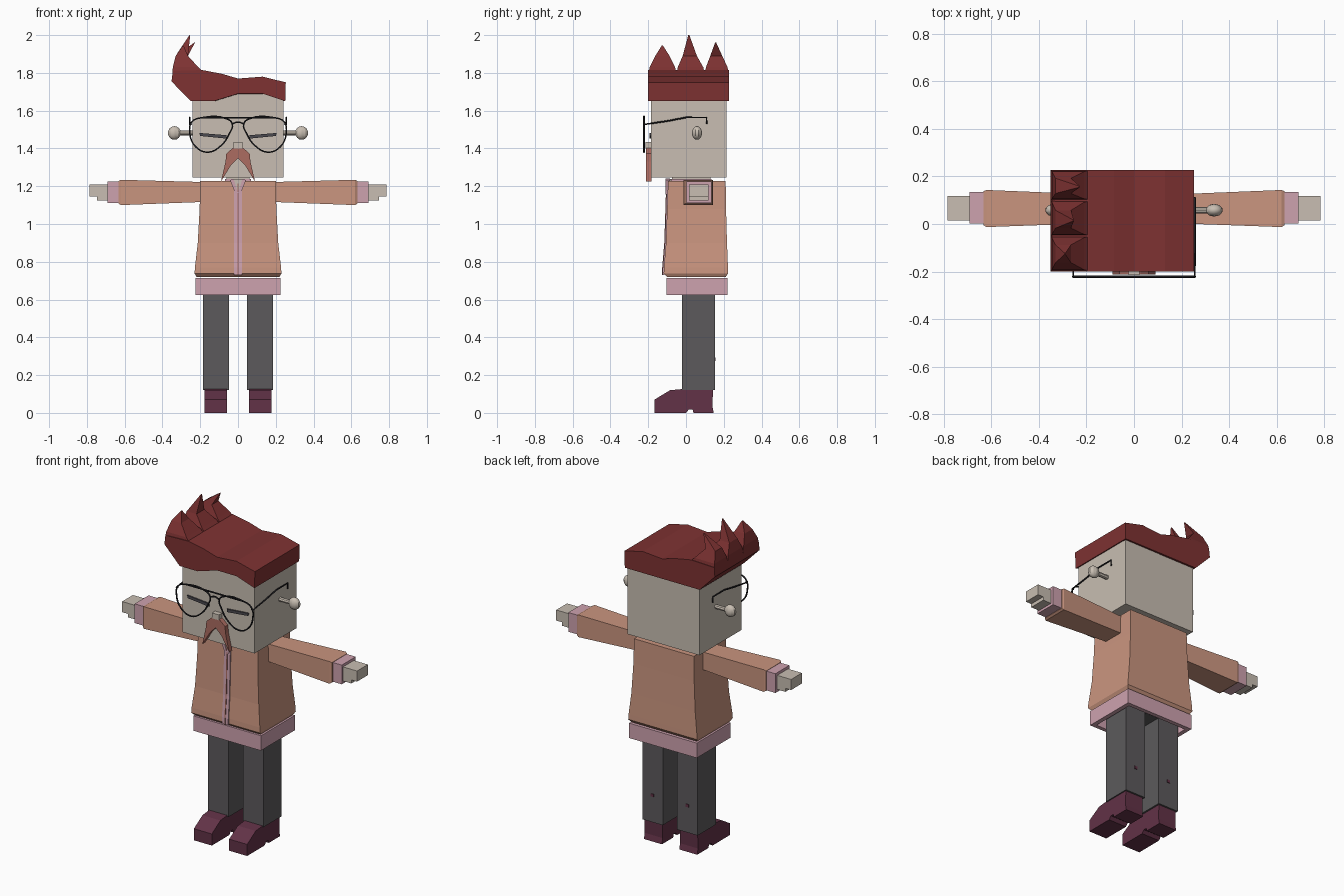
import bpy, bmesh, math
from mathutils import Vector

cube = bpy.data.objects.get("Cube")
if cube:
    bpy.data.objects.remove(cube, do_unlink=True)


def material(name, r, g, b):
    col = [(c / 255 / 12.92 if c < 11 else ((c / 255 + 0.055) / 1.055) ** 2.4) for c in (r, g, b)] + [1]
    m = bpy.data.materials.new(name)
    m.use_nodes = True
    m.diffuse_color = col
    m.node_tree.nodes["Principled BSDF"].inputs["Base Color"].default_value = col
    return m


SKIN = material("pale skin", 200, 190, 178)
COAT = material("jacket tan", 202, 149, 127)
PINK = material("trim pink", 206, 162, 175)
GREY = material("trouser grey", 92, 90, 92)
PLUM = material("shoe plum", 98, 50, 71)
HAIR = material("hair red", 126, 50, 50)
TASH = material("moustache brown", 172, 108, 97)
BLACK = material("frame black", 32, 32, 36)
EYE = material("eyelid grey", 74, 72, 78)


def loft(name, rings, mat):
    """Skin a list of equal rings and close both ends."""
    bm = bmesh.new()
    rows = [[bm.verts.new(p) for p in ring] for ring in rings]
    n = len(rows[0])
    for a, b in zip(rows, rows[1:]):
        for i in range(n):
            j = (i + 1) % n
            bm.faces.new((a[i], a[j], b[j], b[i]))
    bm.faces.new(rows[0])
    bm.faces.new(rows[-1])
    bmesh.ops.recalc_face_normals(bm, faces=bm.faces)
    me = bpy.data.meshes.new(name)
    bm.to_mesh(me)
    bm.free()
    me.materials.append(mat)
    ob = bpy.data.objects.new(name, me)
    bpy.context.collection.objects.link(ob)
    return ob


def rect(x0, x1, y0, y1, z):
    return [(x0, y0, z), (x1, y0, z), (x1, y1, z), (x0, y1, z)]


def box(name, x0, x1, y0, y1, z0, z1, mat):
    return loft(name, [rect(x0, x1, y0, y1, z0), rect(x0, x1, y0, y1, z1)], mat)


def plate(name, pts, y0, y1, mat):
    """Outline in x, z pushed along y."""
    return loft(name, [[(x, y, z) for x, z in pts] for y in (y0, y1)], mat)


def wire(name, pts, radius, mat, closed=False, smooth=False):
    cu = bpy.data.curves.new(name, "CURVE")
    cu.dimensions = "3D"
    cu.bevel_depth = radius
    cu.bevel_resolution = 1
    cu.resolution_u = 4
    cu.use_fill_caps = True
    sp = cu.splines.new("BEZIER")
    sp.bezier_points.add(len(pts) - 1)
    for bp, p in zip(sp.bezier_points, pts):
        bp.co = p
        bp.handle_left_type = bp.handle_right_type = "AUTO" if smooth else "VECTOR"
    sp.use_cyclic_u = closed
    cu.materials.append(mat)
    ob = bpy.data.objects.new(name, cu)
    bpy.context.collection.objects.link(ob)


# Head, neck and nose
box("head", -.24, .24, -.185, .215, 1.247, 1.72, SKIN)
box("neck", -.06, .06, -.075, .13, 1.2, 1.25, SKIN)
box("collar", -.068, .068, -.08, .135, 1.2, 1.238, PINK)
box("nose", -.023, .023, -.215, -.18, 1.4, 1.433, SKIN)

# Hair: swept block with an arched fringe in front and a straight nape
top = [(.25, 1.65), (.253, 1.75), (.13, 1.78), (0, 1.77), (-.085, 1.795),
       (-.19, 1.815), (-.345, 1.81), (-.352, 1.755), (-.25, 1.65)]
fringe = [(-.13, 1.65), (0, 1.69), (.13, 1.69)]
loft("hair", [[(x, -.2, z) for x, z in top + fringe],
              [(x, .227, z) for x, z in top + [(x, 1.65) for x, z in fringe]]], HAIR)

# Bent quiff spikes along the raised side
for i, (y0, y1, tip) in enumerate([(-.2, -.05, (-.29, -.125, 1.945)),
                                   (-.05, .1, (-.255, .015, 2.0)),
                                   (.1, .227, (-.23, .157, 1.96))]):
    mid_y = lambda y, k: y + (tip[1] - y) * k
    rings = [rect(-.348, -.17, y0, y1, 1.79),
             rect(-.345, -.21, mid_y(y0, .1), mid_y(y1, .1), 1.83),
             rect(-.33, -.265, mid_y(y0, .5), mid_y(y1, .5), 1.89),
             rect(tip[0] - .002, tip[0] + .002, tip[1] - .003, tip[1] + .003, tip[2])]
    loft("hair_spike_%d" % i, rings, HAIR)

# Jacket: flared body with a turned-in lower lip
loft("jacket", [rect(-.22, .22, -.1, .21, .72), rect(-.23, .23, -.118, .223, .738),
                rect(-.228, .228, -.117, .222, .77), rect(-.213, .213, -.106, .217, .9),
                rect(-.203, .203, -.1, .212, 1.08), rect(-.2, .2, -.095, .21, 1.228)], COAT)

# Hem band, open underneath
loft("jacket_hem", [rect(-.226, .226, -.104, .22, .715), rect(-.226, .226, -.104, .22, .625),
                    rect(-.2, .2, -.08, .195, .625), rect(-.2, .2, -.08, .195, .7)], PINK)
box("pelvis", -.18, .18, -.015, .148, .66, .705, GREY)

# Zip strip following the jacket front, with a dark seam
for name, w, off, mat in (("zip_strip", .021, .006, PINK), ("zip_seam", .003, .009, TASH)):
    rows = [(.73, -.118), (.77, -.117), (.9, -.106), (1.08, -.1), (1.215, -.096)]
    loft(name, [rect(-w, w, y - off, y + .004, z) for z, y in rows], mat)
plate("shirt_opening", [(-.03, 1.238), (.03, 1.238), (0, 1.17)], -.105, -.08, SKIN)

for s, side in ((1, "left"), (-1, "right")):
    # Lapel
    plate(side + "_lapel", [(s * .024, 1.24), (s * .042, 1.232), (s * .012, 1.155), (0, 1.165)],
          -.109, -.085, PINK)

    # Arm: sleeve, cuff, palm, fingers
    def arm_ring(x, y0, y1, z0, z1):
        return [(s * x, y0, z0), (s * x, y1, z0), (s * x, y1, z1), (s * x, y0, z1)]

    loft(side + "_sleeve", [arm_ring(.18, .003, .125, 1.117, 1.222), arm_ring(.62, -.013, .143, 1.1, 1.234),
                            arm_ring(.632, -.006, .138, 1.108, 1.228)], COAT)
    loft(side + "_cuff", [arm_ring(x, .002, .135, 1.11, 1.226) for x in (.62, .692)], PINK)
    loft(side + "_palm", [arm_ring(x, .015, .118, 1.125, 1.21) for x in (.68, .747)], SKIN)
    loft(side + "_fingers", [arm_ring(x, .015, .118, 1.146, 1.21) for x in (.74, .785)], SKIN)

    # Leg with a small mark on the calf
    a, b = sorted((s * .048, s * .185))
    box(side + "_leg", a, b, -.02, .153, .12, .705, GREY)
    c = s * .117
    box(side + "_calf_mark", c - .009, c + .009, .15, .157, .275, .292, PLUM)

    # Shoe: side profile with a sloped toe and a notch before the heel
    shoe = [(-.167, 0), (0, 0), (.015, .018), (.035, .018), (.04, 0), (.147, 0), (.14, .035),
            (.143, .128), (0, .128), (-.085, .12), (-.167, .07)]
    loft(side + "_shoe", [[(s * x, y, z) for y, z in shoe] for x in (.058, .178)], PLUM)

    # Ear: thin stalk with a flattened knob
    bpy.ops.mesh.primitive_cylinder_add(vertices=8, radius=.013, depth=.09,
                                        location=(s * .275, .058, 1.482), rotation=(0, math.pi / 2, 0))
    stalk = bpy.context.object
    stalk.name = side + "_ear_stalk"
    bpy.ops.mesh.primitive_uv_sphere_add(segments=10, ring_count=8, radius=.036,
                                         location=(s * .337, .058, 1.482))
    knob = bpy.context.object
    knob.name = side + "_ear_knob"
    knob.scale = (1, .75, 1)
    for ob in (stalk, knob):
        ob.data.materials.append(SKIN)
        bpy.ops.object.select_all(action="DESELECT")
        ob.select_set(True)
        bpy.context.view_layer.objects.active = ob
        bpy.ops.object.shade_smooth_by_angle()

    # Closed eyelid
    plate(side + "_eyelid", [(s * .06, 1.452), (s * .2, 1.466), (s * .205, 1.482), (s * .06, 1.47)],
          -.193, -.184, EYE)

    # Moustache half
    plate(side + "_moustache", [(0, 1.41), (s * .028, 1.402), (s * .062, 1.372), (s * .066, 1.33),
                                (s * .09, 1.225), (s * .038, 1.31), (0, 1.348)], -.213, -.183, TASH)

    # Glasses: teardrop rim and temple
    rim = [(.03, 1.53), (.06, 1.557), (.19, 1.563), (.245, 1.54), (.255, 1.48),
           (.225, 1.41), (.16, 1.38), (.09, 1.415), (.045, 1.48)]
    wire(side + "_glasses_rim", [(s * x, -.222, z) for x, z in rim], .0045, BLACK, True, True)
    wire(side + "_glasses_temple", [(s * .245, -.222, 1.53), (s * .256, -.222, 1.527), (s * .256, -.1, 1.545),
                                    (s * .256, 0, 1.564), (s * .256, .108, 1.564),
                                    (s * .256, .11, 1.53)], .0045, BLACK)

# Glasses bridge and brow bar
wire("glasses_brow_bar", [(-.19, -.222, 1.563), (.19, -.222, 1.563)], .0045, BLACK)
wire("glasses_bridge", [(-.03, -.222, 1.53), (0, -.222, 1.54), (.03, -.222, 1.53)], .0045, BLACK, smooth=True)
